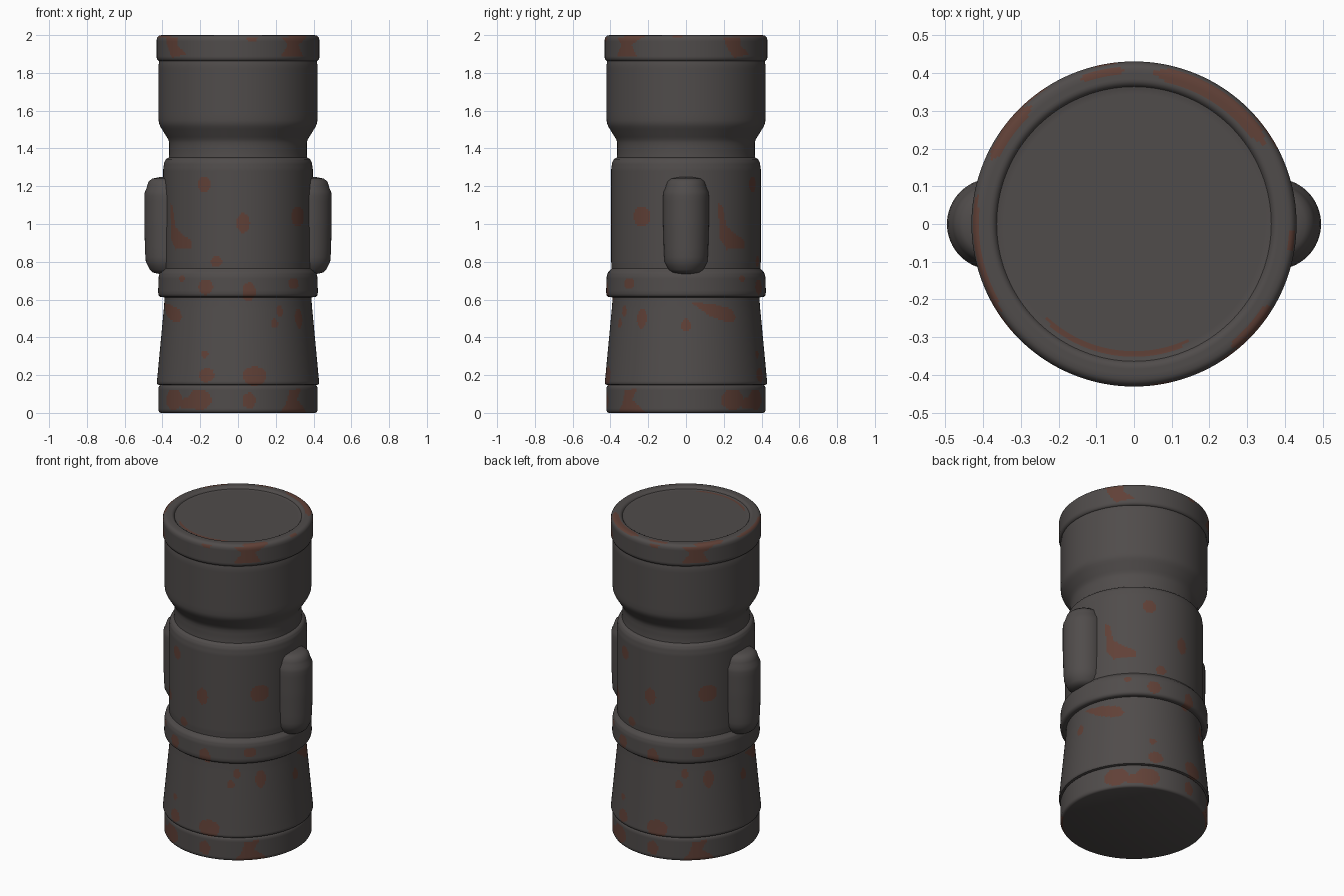
import bpy, bmesh, math

def material(name, col):
    m = bpy.data.materials.new(name)
    m.diffuse_color = (*col, 1)
    return m

GREY = material("dark grey metal", (0.080, 0.072, 0.070))
RUST = material("rust brown", (0.118, 0.052, 0.038))

# Rust spots repeat every half turn: angle (degrees), z, half width, half height
SPOTS = [
    (63, 1.21, 5.5, .042), (94, 1.005, 5, .052), (143.5, 1.04, 8, .055), (73, .80, 4.5, .028),
    (66, .665, 5.5, .04), (98, .64, 5, .05), (134.5, .685, 5, .03), (45, .71, 3, .02),
    (144, .50, 4.5, .055), (119, .475, 3, .025), (0, .465, 3.5, .033), (180, .465, 3.5, .033),
    (65, .31, 3, .02), (67, .20, 6, .038), (102, .195, 8.5, .052), (124, .54, 3, .03),
    (36, .07, 10, .055), (61, .07, 9.5, .055), (98, .065, 5, .042), (50, .05, 8, .03),
    (100, 1.985, 4, .02),
]
# Irregular rust patches as outlines of (angle, z)
OUTLINES = [
    [(25, 1.11), (29, 1.1), (33, .99), (40, .95), (52, .91), (52, .87), (33, .865), (27, .92)],
    [(4, .585), (22, .575), (38, .55), (42, .50), (38, .48), (27, .49), (17, .52)],
    [(122, 0), (128, .06), (130, .12), (142, .13), (138, .07), (150, 0)],
    [(122, 1.89), (128, 1.95), (122, 1.99), (148, 1.99), (138, 1.95), (143, 1.89)],
    [(27, 1.99), (42, 1.99), (42, 1.95), (50, 1.90), (36, 1.88), (31, 1.93)],
]
# Rust arcs on the lid: start angle, end angle, inner and outer radius
LID_ARCS = [(30, 84, .385, .424), (94, 110, .398, .418), (131, 156, .40, .428), (225, 297, .334, .352),
            (168, 215, .414, .43), (308, 330, .405, .43), (350, 358, .41, .43)]

def inside(a, z, poly):
    hit = False
    for (a0, z0), (a1, z1) in zip(poly, poly[1:] + poly[:1]):
        if (z0 > z) != (z1 > z) and a < (a1 - a0) * (z - z0) / (z1 - z0) + a0:
            hit = not hit
    return hit

def rusty(c):
    a, r = math.degrees(math.atan2(c.y, c.x)) % 360, math.hypot(c.x, c.y)
    if c.z > 1.975 and r < .4275:
        for a0, a1, r0, r1 in LID_ARCS:
            if a0 < a < a1:
                t = min(1, 2.5 * math.sin(math.pi * (a - a0) / (a1 - a0)))
                if abs(r - (r0 + r1) / 2) < t * (r1 - r0) / 2:
                    return True
        return False
    a %= 180
    for sa, sz, w, h in SPOTS:
        if abs(c.z - sz) < h and ((a - sa) / w) ** 2 + ((c.z - sz) / h) ** 2 < 1:
            return True
    return any(inside(a, c.z, p) for p in OUTLINES)

def lathe(name, profile, segs=300, step=.01, cx=0, rust=True):
    """Spin a (radius, z) profile; long runs are subdivided so rust edges stay fine."""
    pts = [profile[0]]
    for (r0, z0), (r1, z1) in zip(profile, profile[1:]):
        n = max(1, math.ceil(math.hypot(r1 - r0, z1 - z0) / step))
        pts += [(r0 + (r1 - r0) * i / n, z0 + (z1 - z0) * i / n) for i in range(1, n + 1)]
    bm = bmesh.new()
    ang = [2 * math.pi * i / segs for i in range(segs)]
    rings = [[bm.verts.new((cx + r * math.cos(t), r * math.sin(t), z)) for t in ang] for r, z in pts]
    for lo, hi in zip(rings, rings[1:]):
        for i in range(segs):
            j = (i + 1) % segs
            f = bm.faces.new((lo[i], lo[j], hi[j], hi[i]))
            if rust and rusty(f.calc_center_median()):
                f.material_index = 1
    bm.faces.new(rings[0][::-1])
    bm.faces.new(rings[-1])
    me = bpy.data.meshes.new(name)
    bm.to_mesh(me)
    bm.free()
    ob = bpy.data.objects.new(name, me)
    bpy.context.collection.objects.link(ob)
    me.materials.append(GREY)
    me.materials.append(RUST)
    bpy.ops.object.select_all(action='DESELECT')
    ob.select_set(True)
    bpy.context.view_layer.objects.active = ob
    bpy.ops.object.shade_smooth_by_angle(angle=math.radians(40))
    return ob

# Stacked body parts, bottom to top
lathe("base_band", [(.408, 0), (.417, .004), (.422, .014), (.422, .13), (.418, .142), (.412, .147)])
lathe("lower_sleeve", [(.412, .147), (.426, .15), (.430, .16), (.426, .2), (.392, .56), (.389, .60), (.389, .612)])
lathe("middle_ring", [(.389, .612), (.410, .613), (.420, .622), (.423, .64), (.420, .72),
                      (.414, .742), (.402, .755), (.394, .765)])
lathe("main_barrel", [(.394, .765), (.396, .80), (.396, 1.29), (.391, 1.325), (.382, 1.343), (.366, 1.352)])
lathe("neck_and_head", [(.366, 1.352), (.364, 1.37), (.364, 1.43), (.369, 1.447), (.412, 1.517), (.419, 1.535),
                        (.421, 1.56), (.421, 1.84), (.417, 1.862)], step=.02)
lathe("top_cap", [(.417, 1.862), (.426, 1.868), (.431, 1.88), (.431, 1.975), (.427, 1.988), (.418, 1.997),
                  (.405, 2.0), (.378, 2.0), (.370, 1.996), (.364, 1.988), (.352, 1.986), (.33, 1.986)], step=.008)

# Rounded lugs on the two sides
for side, s in (("left", -1), ("right", 1)):
    lathe(side + "_lug", [(.04, .735), (.075, .743), (.092, .758), (.103, .78), (.113, .80), (.117, .85),
                          (.121, 1.0), (.121, 1.15), (.118, 1.172), (.109, 1.19), (.105, 1.205),
                          (.098, 1.225), (.08, 1.24), (.04, 1.248)],
          segs=64, step=.03, cx=s * .375, rust=False)
